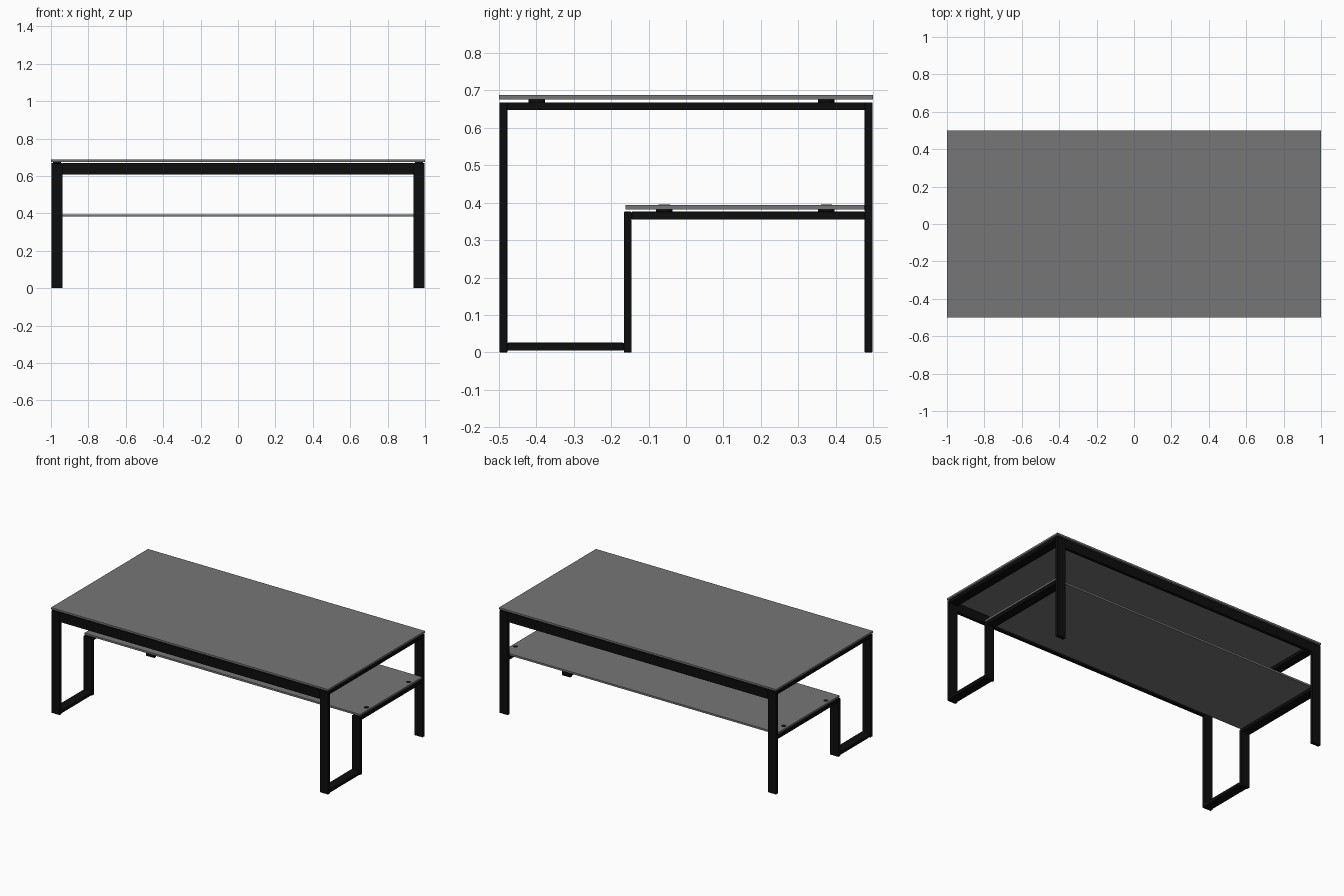
import bpy
import bmesh
from mathutils import Matrix

cube = bpy.data.objects.get("Cube")
if cube:
    bpy.data.objects.remove(cube, do_unlink=True)


def make_material(name, rgb):
    mat = bpy.data.materials.new(name)
    mat.use_nodes = True
    mat.diffuse_color = (*rgb, 1)
    mat.node_tree.nodes["Principled BSDF"].inputs["Base Color"].default_value = (*rgb, 1)
    return mat


black = make_material("black metal", (0.004, 0.004, 0.004))
grey = make_material("grey glass", (0.18, 0.18, 0.18))


def finish(name, bm, mat, bevel=0.0):
    mesh = bpy.data.meshes.new(name)
    bm.to_mesh(mesh)
    bm.free()
    mesh.materials.append(mat)
    obj = bpy.data.objects.new(name, mesh)
    bpy.context.collection.objects.link(obj)
    if bevel:
        mod = obj.modifiers.new("soft edges", "BEVEL")
        mod.width = bevel
        mod.segments = 2
    return obj


def box(name, x, y, z, mat, bevel=0.0):
    """Box from (low, high) ranges on each axis."""
    bm = bmesh.new()
    size = [r[1] - r[0] for r in (x, y, z)]
    centre = [(r[0] + r[1]) / 2 for r in (x, y, z)]
    bmesh.ops.create_cube(bm, size=1, matrix=Matrix.Translation(centre) @ Matrix.Diagonal((*size, 1)))
    return finish(name, bm, mat, bevel)


def disc(name, x, y, z, radius, mat):
    """Upright cylinder between the two heights in z."""
    bm = bmesh.new()
    bmesh.ops.create_cone(bm, cap_ends=True, segments=24, radius1=radius, radius2=radius,
                          depth=z[1] - z[0], matrix=Matrix.Translation((x, y, sum(z) / 2)))
    obj = finish(name, bm, mat)
    for face in obj.data.polygons:
        face.use_smooth = abs(face.normal.z) < 0.5
    return obj


BAR = 0.021            # thin side of the flat tube
WIDE = 0.06            # wide side of the flat tube
FRONT, BACK = -0.498, 0.498
MID = -0.166           # front face of the shelf leg
TOP, SHELF = 0.668, 0.376
EDGE = 0.002

# Side frames, made once for each side
for side, sign in (("left", 1), ("right", -1)):
    x = sorted((sign * (0.998 - WIDE), sign * 0.998))
    bars = {
        "front_leg": ((FRONT, FRONT + BAR), (0, TOP)),
        "back_leg": ((BACK - BAR, BACK), (0, TOP)),
        "shelf_leg": ((MID, MID + BAR), (0, SHELF)),
        "top_side_rail": ((FRONT + BAR, BACK - BAR), (TOP - BAR, TOP)),
        "shelf_side_rail": ((MID + BAR, BACK - BAR), (SHELF - BAR, SHELF)),
        "floor_rail": ((FRONT + BAR, MID), (0.005, 0.005 + BAR)),
    }
    for name, (y, z) in bars.items():
        box(f"{side}_{name}", x, y, z, black, EDGE)

    # Round pads between rails and glass
    px = sign * 0.968
    for place, y in (("front", -0.398), ("back", 0.375)):
        disc(f"{side}_{place}_top_pad", px, y, (TOP - 0.001, 0.676), 0.022, black)
    for place, y in (("front", -0.058), ("back", 0.375)):
        disc(f"{side}_{place}_shelf_pad", px, y, (SHELF - 0.001, 0.384), 0.022, black)
        disc(f"{side}_{place}_shelf_fixing", px, y, (0.384, 0.3945), 0.015, black)

# Long rails under the top
inner = 0.998 - WIDE
for name, y in (("front_rail", FRONT), ("back_rail", BACK - BAR)):
    box(name, (-inner, inner), (y, y + BAR), (TOP - WIDE, TOP), black, EDGE)

# Glass panels
box("table_top", (-1, 1), (-0.5, 0.5), (0.675, 0.687), grey)
box("lower_shelf", (-0.995, 0.995), (-0.162, BACK - BAR), (0.382, 0.394), grey)
